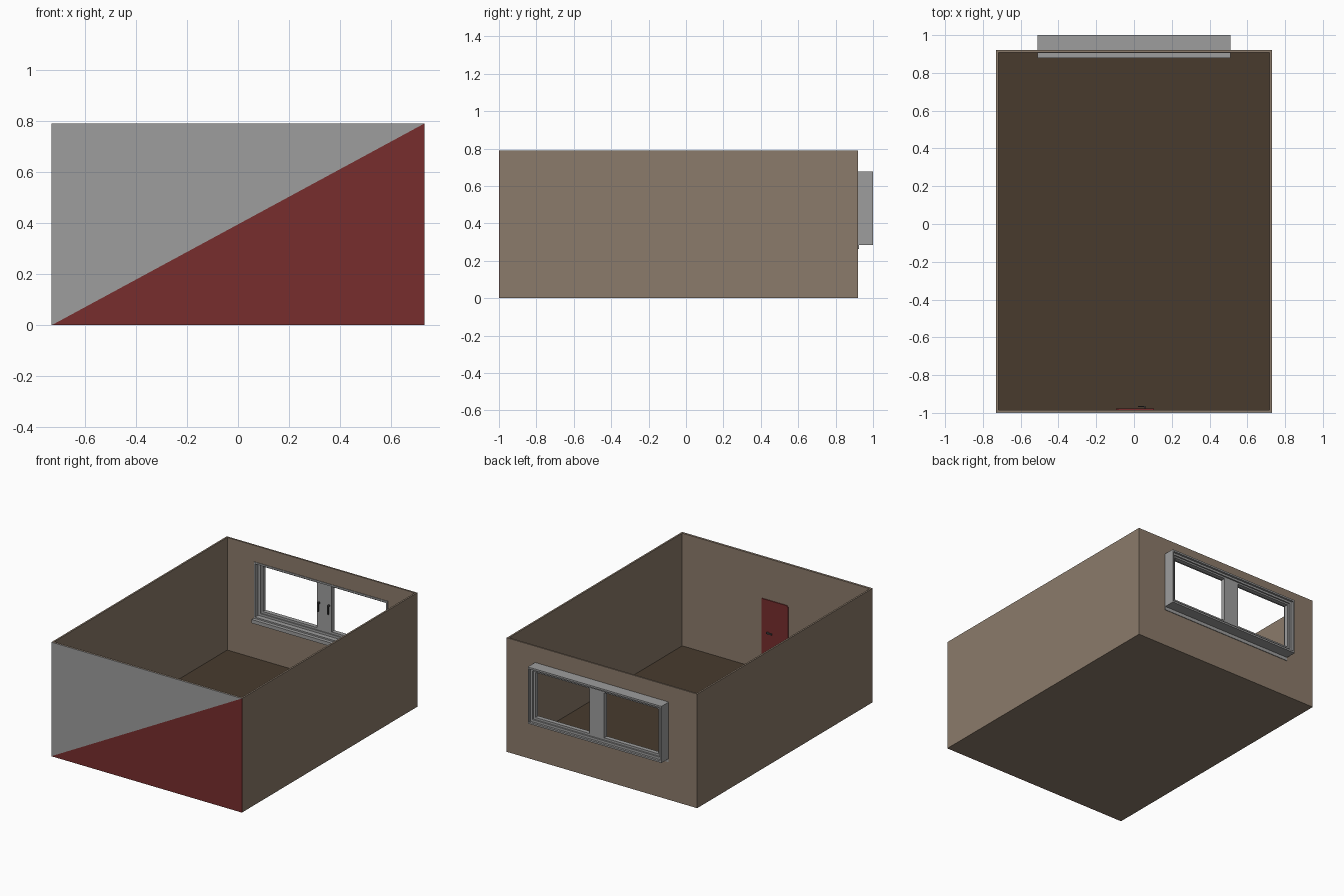
import bpy, bmesh

if "Cube" in bpy.data.objects:
    bpy.data.objects.remove(bpy.data.objects["Cube"])


def material(name, rgb):
    m = bpy.data.materials.new(name)
    m.diffuse_color = (*rgb, 1)
    m.use_nodes = True
    m.node_tree.nodes["Principled BSDF"].inputs["Base Color"].default_value = m.diffuse_color
    return m


WALL = material("wall_brown", (0.26, 0.197, 0.145))
FLOOR = material("floor_dark_brown", (0.065, 0.044, 0.027))
GREY = material("frame_grey", (0.34, 0.34, 0.34))
RED = material("door_red", (0.185, 0.027, 0.027))
DARK = material("handle_dark_grey", (0.06, 0.06, 0.06))


def finish(name, bm, mat):
    bmesh.ops.recalc_face_normals(bm, faces=bm.faces)
    me = bpy.data.meshes.new(name)
    bm.to_mesh(me)
    bm.free()
    me.materials.append(mat)
    ob = bpy.data.objects.new(name, me)
    bpy.context.collection.objects.link(ob)
    return ob


def prism(name, pts, y0, y1, mat):
    """Extrude an x-z outline from y0 to y1."""
    bm = bmesh.new()
    a = [bm.verts.new((x, y0, z)) for x, z in pts]
    b = [bm.verts.new((x, y1, z)) for x, z in pts]
    bm.faces.new(a)
    bm.faces.new(b[::-1])
    for i in range(len(a)):
        j = (i + 1) % len(a)
        bm.faces.new((a[i], b[i], b[j], a[j]))
    return finish(name, bm, mat)


def rect(x0, x1, z0, z1):
    return [(x0, z0), (x1, z0), (x1, z1), (x0, z1)]


def box(name, x0, x1, y0, y1, z0, z1, mat):
    return prism(name, rect(x0, x1, z0, z1), y0, y1, mat)


def frame(name, outer, inner, y0, y1, mat):
    """Rectangular ring in x-z, extruded from y0 to y1."""
    bm = bmesh.new()
    loops = [[bm.verts.new((x, y, z)) for x, z in rect(*r)]
             for r, y in ((outer, y0), (outer, y1), (inner, y1), (inner, y0))]
    for k in range(4):
        p, q = loops[k], loops[(k + 1) % 4]
        for i in range(4):
            j = (i + 1) % 4
            bm.faces.new((p[i], p[j], q[j], q[i]))
    return finish(name, bm, mat)


W, H, T = 0.73, 0.79, 0.012
FRONT, BACK = -0.996, 0.92

# room shell
box("base", -W, W, FRONT, BACK, 0, 0.006, WALL)
box("floor", -W + T, W - T, FRONT + T, BACK - T, 0.006, 0.01, FLOOR)
for side, s in (("left", -1), ("right", 1)):
    xa, xb = sorted((s * W, s * (W - T)))
    box(side + "_wall", xa, xb, FRONT, BACK, 0.006, H, WALL)
box("front_wall", -W + T, W - T, FRONT, FRONT + T, 0.006, H, WALL)
frame("back_wall", (-W + T, W - T, 0.006, H), (-0.512, 0.512, 0.285, 0.677),
      BACK - T, BACK, WALL)

# two-tone outer face of the front wall, split along the diagonal
prism("front_panel_grey", [(-W, 0), (W, H), (-W, H)], -1.0, FRONT, GREY)
prism("front_panel_red", [(-W, 0), (W, 0), (W, H)], -1.0, FRONT, RED)

# door on the inside of the front wall
yd = FRONT + T
prism("door", [(-0.095, 0.01), (0.105, 0.01), (0.105, 0.505), (-0.085, 0.505), (-0.095, 0.495)],
      yd, yd + 0.006, RED)
box("door_handle_stem", 0.052, 0.062, yd + 0.006, yd + 0.018, 0.275, 0.285, DARK)
box("door_handle_lever", 0.02, 0.062, yd + 0.014, yd + 0.02, 0.275, 0.285, DARK)

# window casing, stepped frame, centre mullion
frame("window_casing", (-0.512, 0.512, 0.285, 0.677), (-0.502, 0.502, 0.297, 0.665),
      0.904, 1.0, GREY)
frame("window_frame", (-0.502, 0.502, 0.297, 0.665), (-0.486, 0.486, 0.313, 0.651),
      0.938, 0.985, GREY)
for side, s in (("left", -1), ("right", 1)):
    xa, xb = sorted((0, s * 0.486))
    ia, ib = sorted((s * 0.056, s * 0.472))
    frame(side + "_sash", (xa, xb, 0.313, 0.651), (ia, ib, 0.328, 0.64),
          0.945, 0.975, GREY)
    # sash handle on the inner face
    x = s * 0.038
    box(side + "_sash_handle_stem", x - 0.005, x + 0.005, 0.932, 0.945, 0.5, 0.512, DARK)
    box(side + "_sash_handle_lever", x - 0.005, x + 0.005, 0.926, 0.933, 0.45, 0.512, DARK)

# inner sill
box("window_sill", -0.512, 0.512, 0.88, 0.924, 0.262, 0.287, GREY)
